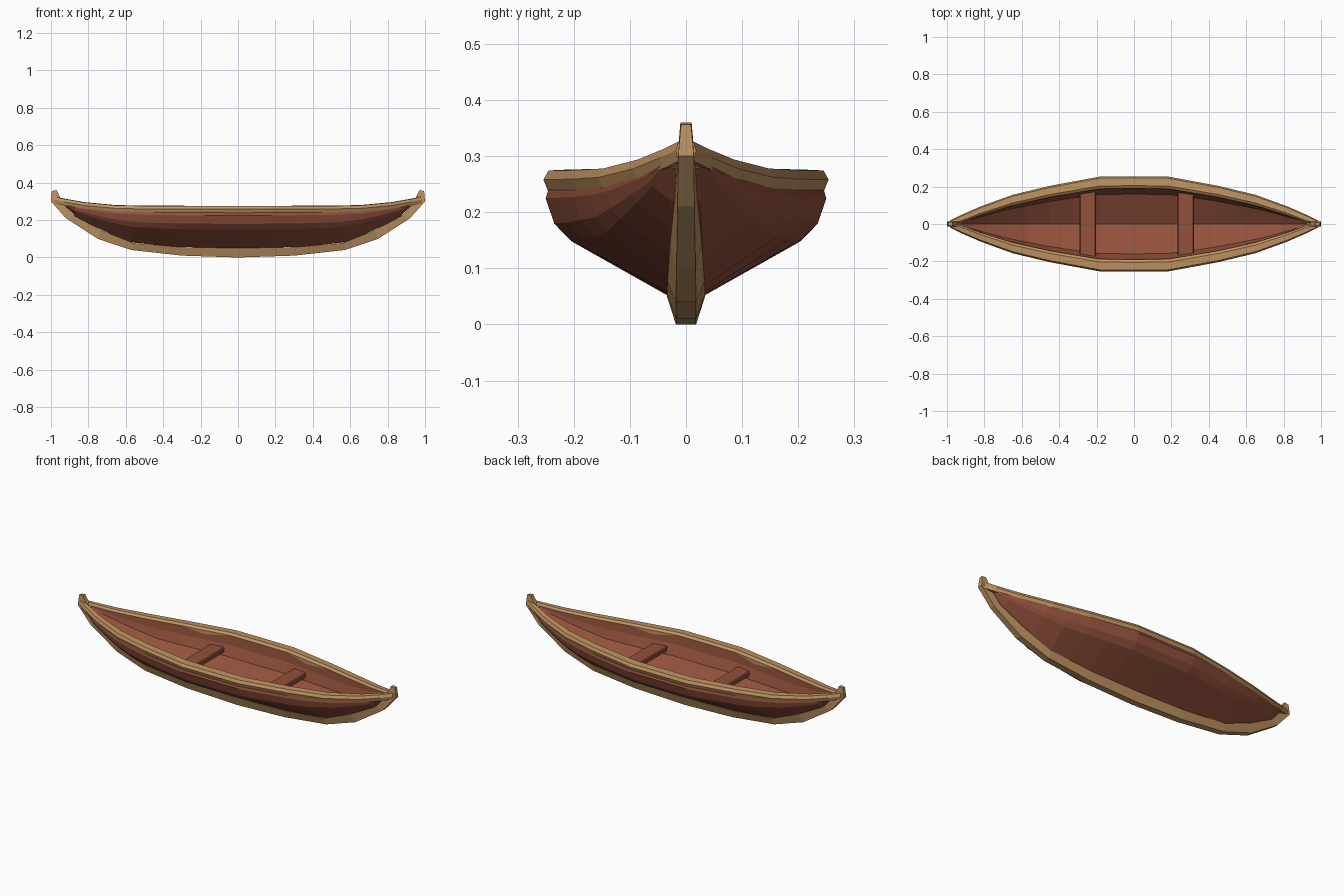
import bpy, bmesh

if "Cube" in bpy.data.objects:
    bpy.data.objects.remove(bpy.data.objects["Cube"])


def material(name, rgb):
    m = bpy.data.materials.new(name)
    m.diffuse_color = (*rgb, 1)
    m.use_nodes = True
    m.node_tree.nodes["Principled BSDF"].inputs["Base Color"].default_value = m.diffuse_color
    return m


TAN = material("tan wood", (0.52, 0.29, 0.12))
BROWN = material("red brown wood", (0.29, 0.082, 0.045))


def lerp(table, x):
    """Linear lookup, symmetric in x."""
    x = abs(x)
    for (x0, v0), (x1, v1) in zip(table, table[1:]):
        if x <= x1:
            return v0 + (v1 - v0) * (x - x0) / (x1 - x0)
    return table[-1][1]


def loft(name, rings, mat):
    """Closed tube through rings of equal point count, capped at both ends."""
    bm = bmesh.new()
    vs = [[bm.verts.new(p) for p in r] for r in rings]
    n = len(vs[0])
    for a, b in zip(vs, vs[1:]):
        for i in range(n):
            j = (i + 1) % n
            bm.faces.new((a[i], a[j], b[j], b[i]))
    bm.faces.new(vs[0])
    bm.faces.new(vs[-1])
    bmesh.ops.recalc_face_normals(bm, faces=bm.faces)
    me = bpy.data.meshes.new(name)
    bm.to_mesh(me)
    bm.free()
    me.materials.append(mat)
    ob = bpy.data.objects.new(name, me)
    bpy.context.collection.objects.link(ob)
    return ob


def both_ends(xs):
    return [-x for x in reversed(xs) if x > 0] + list(xs)


# Lines of the boat along its length
KEEL_OUT = [(0, 0), (.3, .01), (.57, .04), (.75, .10), (.92, .21), (1.0, .30), (.995, .356)]
KEEL_IN = [(0, .05), (.3, .055), (.56, .077), (.73, .145), (.88, .225), (.935, .29), (.97, .36)]
KEEL_HALF = [(.018, .034), (.018, .034), (.018, .033), (.017, .028), (.015, .02), (.014, .016), (.009, .010)]
WIDTH = [(0, .25), (.18, .25), (.45, .2), (.65, .152), (.82, .09), (.93, .042), (.985, .014)]
INNER = [(0, .19), (.2, .188), (.42, .15), (.65, .099), (.82, .046), (.93, .006), (.985, .002)]
TOP = [(0, .276), (.5, .277), (.7, .281), (.88, .303), (.95, .320), (.985, .328)]
KEEL_LINE = KEEL_IN[:6]

# Hull: one solid shell, outer skin and inner skin in a single section
rings = []
for x in both_ends([0, .18, .32, .45, .57, .68, .78, .87, .925]):
    w, wi, top, kz = (lerp(t, x) for t in (WIDTH, INNER, TOP, KEEL_LINE))
    kw = min(.03, w * .4)
    gz = max(kz + .002, top - .03)
    zf, zt = min(kz + .03, top - .012), top - .01
    side = [(kw + (w - kw) * f, kz + (gz - kz) * h)
            for f, h in ((0, 0), (.79, .5), (.93, .66), (1, .89), (.97, 1))]
    side += [(wi * f, zf + (zt - zf) * h)
             for f, h in ((1, 1), (.97, .72), (.84, .42))]
    ring = [(x, y, z) for y, z in side] + [(x, 0, zf)]
    ring += [(x, -y, z) for y, z in reversed(side)]
    rings.append(ring)
loft("hull", rings, BROWN)

# Gunwale rails
for s, label in ((1, "left"), (-1, "right")):
    rings = []
    for x in both_ends([0, .18, .45, .65, .82, .93, .985]):
        w, wi, t = lerp(WIDTH, x), lerp(INNER, x), lerp(TOP, x)
        d = w - wi
        rings.append([(x, s * y, z) for y, z in (
            (w - .06 * d, t - .037), (w + .004, t - .018), (w - .08 * d, t - .002),
            (wi + .25 * d, t), (wi, t - .01), (wi, t - .03))])
    loft(label + "_gunwale", rings, TAN)

# Keel running up into a stem post at each end
half = []
for (xo, zo), (xi, zi), (a, b) in zip(KEEL_OUT, KEEL_IN, KEEL_HALF):
    half.append([(xo, -a, zo), (xo, a, zo), (xi, b, zi), (xi, -b, zi)])
mirrored = [[(-x, y, z) for x, y, z in r] for r in reversed(half[1:])]
loft("keel_and_stems", mirrored + half, TAN)

# Seats: plain boards with slightly chamfered edges
for cx, label in ((-.247, "rear"), (.277, "front")):
    rings = []
    for y, k in ((-.182, .041), (-.176, .044), (.165, .044), (.171, .041)):
        rings.append([(cx - k, y, .175), (cx + k, y, .175), (cx + k, y, .195),
                      (cx + k - .005, y, .2), (cx - k + .005, y, .2), (cx - k, y, .195)])
    loft(label + "_seat", rings, BROWN)
